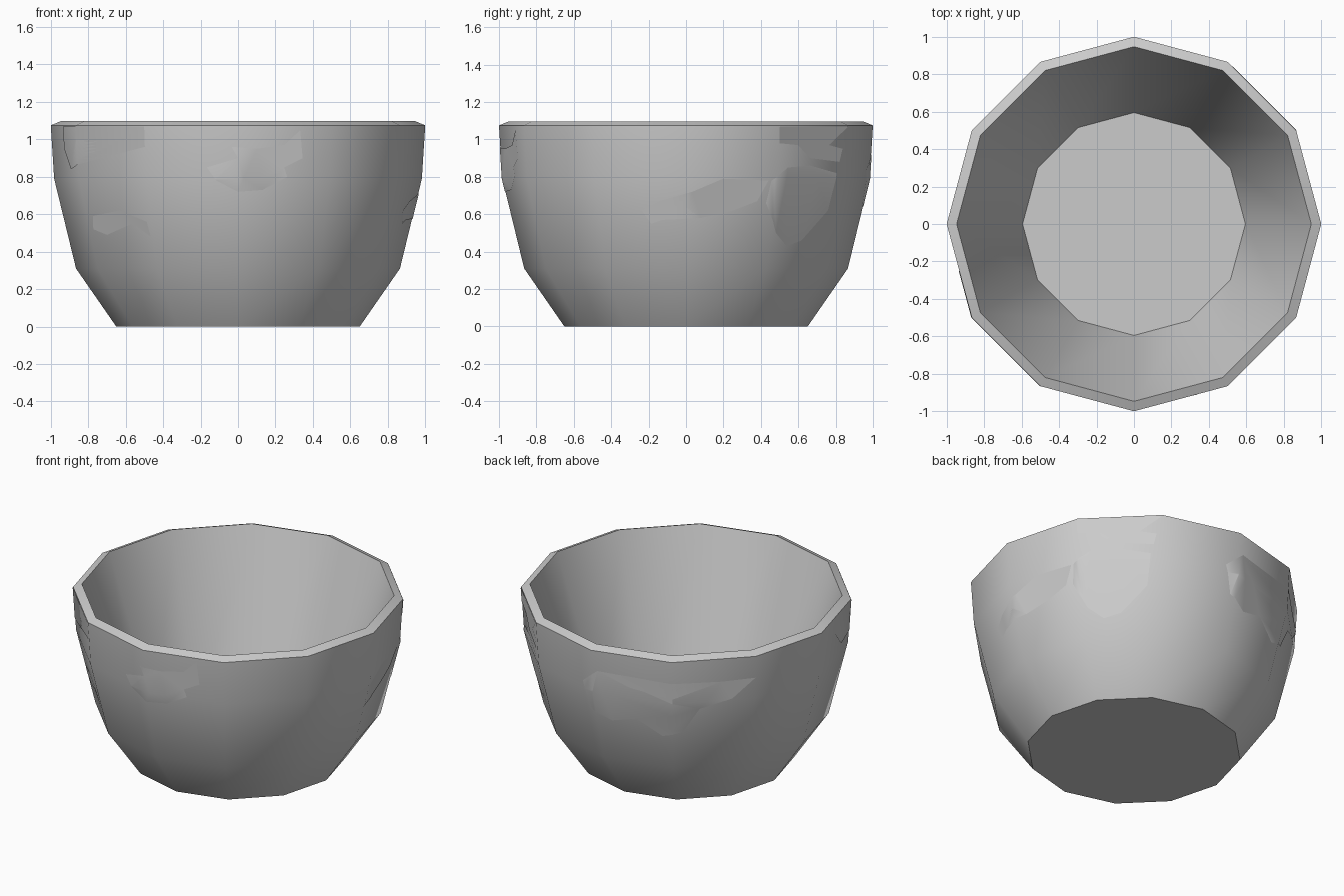
import bpy, bmesh
from math import cos, sin, radians

if "Cube" in bpy.data.objects:
    bpy.data.objects.remove(bpy.data.objects["Cube"])

SIDES = 12
OUTER = [(0.65, 0.0), (0.865, 0.31), (0.982, 0.79), (1.0, 1.075)]
INNER = [(0.947, 1.097), (0.595, 0.05)]


def finish(name, bm, angle=40):
    me = bpy.data.meshes.new(name)
    bm.to_mesh(me)
    bm.free()
    ob = bpy.data.objects.new(name, me)
    bpy.context.collection.objects.link(ob)
    bpy.ops.object.select_all(action='DESELECT')
    ob.select_set(True)
    bpy.context.view_layer.objects.active = ob
    bpy.ops.object.shade_smooth_by_angle(angle=radians(angle))
    return ob


# Bowl: twelve-sided shell, curved outside profile and straight tapered inside
bm = bmesh.new()
rings = []
for r, z in OUTER + INNER:
    rings.append([bm.verts.new((r * cos(radians(i * 360 / SIDES)),
                                r * sin(radians(i * 360 / SIDES)), z))
                  for i in range(SIDES)])
for low, high in zip(rings, rings[1:]):
    for i in range(SIDES):
        j = (i + 1) % SIDES
        bm.faces.new((low[i], low[j], high[j], high[i]))
bm.faces.new(list(reversed(rings[0])))
bm.faces.new(rings[-1])
finish("bowl", bm)


def wall_point(deg, z, offset):
    """Point just outside the faceted wall at an angle and height."""
    for (r0, z0), (r1, z1) in zip(OUTER, OUTER[1:]):
        if z <= z1 + 1e-5:
            break
    r = r0 + (r1 - r0) * (z - z0) / (z1 - z0) + offset
    r *= cos(radians(15)) / cos(radians(deg % 30 - 15))
    return r * cos(radians(deg)), r * sin(radians(deg)), z


def worn_patch(name, outline):
    """Thin irregular patch wrapped on the wall; outline is (angle, height)."""
    bm = bmesh.new()
    bm.faces.new([bm.verts.new((a / 30, z, 0)) for a, z in outline])
    bmesh.ops.triangulate(bm, faces=bm.faces[:])
    cuts = [((k, 0, 0), (1, 0, 0)) for k in range(-6, 7)]
    cuts += [((0, z, 0), (0, 1, 0)) for r, z in OUTER[1:3]]
    for co, no in cuts:
        bmesh.ops.bisect_plane(bm, geom=bm.verts[:] + bm.edges[:] + bm.faces[:],
                               plane_co=co, plane_no=no, dist=1e-5)
    for v in bm.verts:
        v.co = wall_point(v.co.x * 30, v.co.y, 0.003)
    # Turn every face outward
    for f in bm.faces:
        f.normal_update()
        c = f.calc_center_median()
        if f.normal.x * c.x + f.normal.y * c.y < 0:
            f.normal_flip()
    finish(name, bm)


# Irregular worn patches on the outside
worn_patch("front_patch", [(-100, 0.85), (-97, 0.78), (-90, 0.72), (-82, 0.73),
                           (-74, 0.80), (-75, 0.85), (-69, 0.90), (-70, 1.05),
                           (-75, 0.97), (-84, 0.95), (-92, 0.96), (-90, 0.90)])
worn_patch("front_left_patch", [(-148, 0.52), (-142, 0.49), (-139, 0.55),
                                (-129, 0.55), (-121, 0.48), (-122, 0.56),
                                (-134, 0.62), (-147, 0.59)])
worn_patch("left_rim_patch", [(-165, 0.95), (-158, 0.84), (-150, 1.0),
                              (-135, 0.98), (-120, 0.96), (-120, 1.07),
                              (-165, 1.07)])
worn_patch("right_patch", [(-15, 0.62), (-12, 0.55), (-8, 0.57), (-2, 0.66),
                           (5, 0.58), (16, 0.62), (24, 0.67), (27, 0.78),
                           (12, 0.79), (2, 0.72), (-9, 0.67)])
worn_patch("back_right_patch", [(27, 0.66), (32, 0.50), (38, 0.43), (45, 0.46),
                                (55, 0.62), (56, 0.82), (44, 0.86), (34, 0.85),
                                (28, 0.78)])
worn_patch("back_right_rim_patch", [(30, 0.98), (38, 0.97), (44, 0.90),
                                    (57, 0.88), (58, 0.95), (52, 0.97),
                                    (60, 1.07), (30, 1.07)])
worn_patch("back_patch", [(85, 0.84), (88, 0.66), (96, 0.60), (106, 0.64),
                          (116, 0.54), (124, 0.58), (130, 0.74), (142, 0.80),
                          (150, 0.93), (138, 0.92), (120, 0.82), (104, 0.86),
                          (92, 0.94)])
